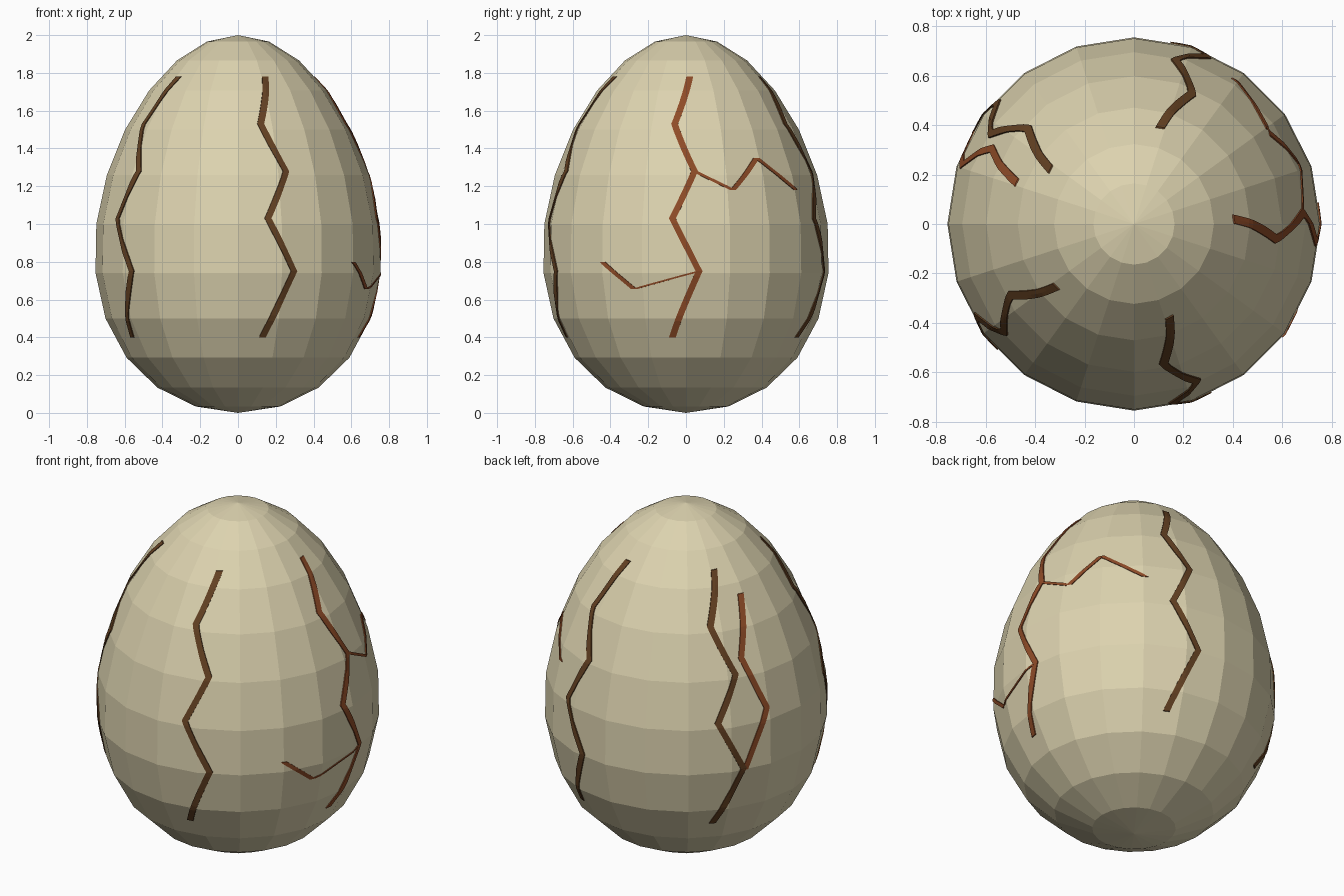
import bpy, bmesh, math

if "Cube" in bpy.data.objects:
    bpy.data.objects.remove(bpy.data.objects["Cube"])

SEGMENTS, RINGS = 20, 12
STEP = 2 * math.pi / SEGMENTS


def material(name, color):
    m = bpy.data.materials.new(name)
    m.diffuse_color = (*color, 1)
    m.use_nodes = True
    m.node_tree.nodes["Principled BSDF"].inputs["Base Color"].default_value = m.diffuse_color
    return m


CREAM = material("cream shell", (0.72, 0.65, 0.43))
BROWN = material("dark brown crack", (0.125, 0.052, 0.016))
RUST = material("rust crack", (0.27, 0.07, 0.02))

# Egg profile: sphere latitudes, narrowing toward the top
profile = []
for i in range(RINGS + 1):
    a = math.pi * i / RINGS
    c = -math.cos(a)
    profile.append((0.75 * (1 - 0.16 * c) * math.sin(a), 1 + c))


def add_object(name, bm, mat):
    bmesh.ops.recalc_face_normals(bm, faces=bm.faces)
    mesh = bpy.data.meshes.new(name)
    bm.to_mesh(mesh)
    bm.free()
    mesh.materials.append(mat)
    obj = bpy.data.objects.new(name, mesh)
    bpy.context.collection.objects.link(obj)
    return obj


def surface_point(theta, z, lift):
    """Point on the faceted shell at an angle (radians) and height."""
    for (r0, z0), (r1, z1) in zip(profile, profile[1:]):
        if z0 <= z <= z1:
            r = r0 + (r1 - r0) * (z - z0) / (z1 - z0)
            break
    r *= math.cos(STEP / 2) / math.cos(theta % STEP - STEP / 2)
    r += lift
    return (r * math.cos(theta), r * math.sin(theta), z)


# Shell
bm = bmesh.new()
rings = [[bm.verts.new((r * math.cos(k * STEP), r * math.sin(k * STEP), z))
          for k in range(SEGMENTS)] for r, z in profile[1:-1]]
bottom, top = bm.verts.new((0, 0, 0)), bm.verts.new((0, 0, 2))
for k in range(SEGMENTS):
    n = (k + 1) % SEGMENTS
    bm.faces.new((bottom, rings[0][n], rings[0][k]))
    bm.faces.new((top, rings[-1][k], rings[-1][n]))
    for lo, hi in zip(rings, rings[1:]):
        bm.faces.new((lo[k], lo[n], hi[n], hi[k]))
add_object("egg_shell", bm, CREAM)


def crack(name, points, mat, width=0.036, lift=0.006, cuts=12):
    """Thin strip of constant horizontal width following the shell.
    points: (angle in degrees, height)."""
    path = []
    for (a0, z0), (a1, z1) in zip(points, points[1:]):
        path += [(a0 + (a1 - a0) * t / cuts, z0 + (z1 - z0) * t / cuts)
                 for t in range(cuts)]
    path.append(points[-1])
    bm = bmesh.new()
    rows = []
    for a, z in path:
        theta = math.radians(a)
        half = width / 2 / math.hypot(*surface_point(theta, z, 0)[:2])
        rows.append([bm.verts.new(surface_point(theta + s * half, z, h))
                     for s, h in ((-1, -0.003), (-1, lift), (0, lift),
                                  (1, lift), (1, -0.003))])
    for p, q in zip(rows, rows[1:]):
        for j in range(5):
            m = (j + 1) % 5
            bm.faces.new((p[j], p[m], q[m], q[j]))
    bm.faces.new(rows[0])
    bm.faces.new(rows[-1])
    add_object(name, bm, mat)


# Five zigzag main cracks, evenly spaced around the shell
zigzag = [(-6.4, 0.40), (5.3, 0.75), (-5.6, 1.03),
          (3.8, 1.28), (-6, 1.53), (2.8, 1.78)]
for i in range(5):
    crack(f"main_crack_{i + 1}", [(a + 72 * i, z) for a, z in zigzag],
          RUST if i == 0 else BROWN)

# Side branches
branches = [
    [(3.8, 1.28), (20.5, 1.18), (34.5, 1.35), (54.8, 1.18)],
    [(5.3, 0.75), (-22, 0.655), (-36, 0.80)],
    [(150, 0.74), (161, 1.07), (152, 1.355), (160.5, 1.655)],
]
for i, pts in enumerate(branches):
    crack(f"branch_crack_{i + 1}", pts, RUST, width=0.034, lift=0.005)
